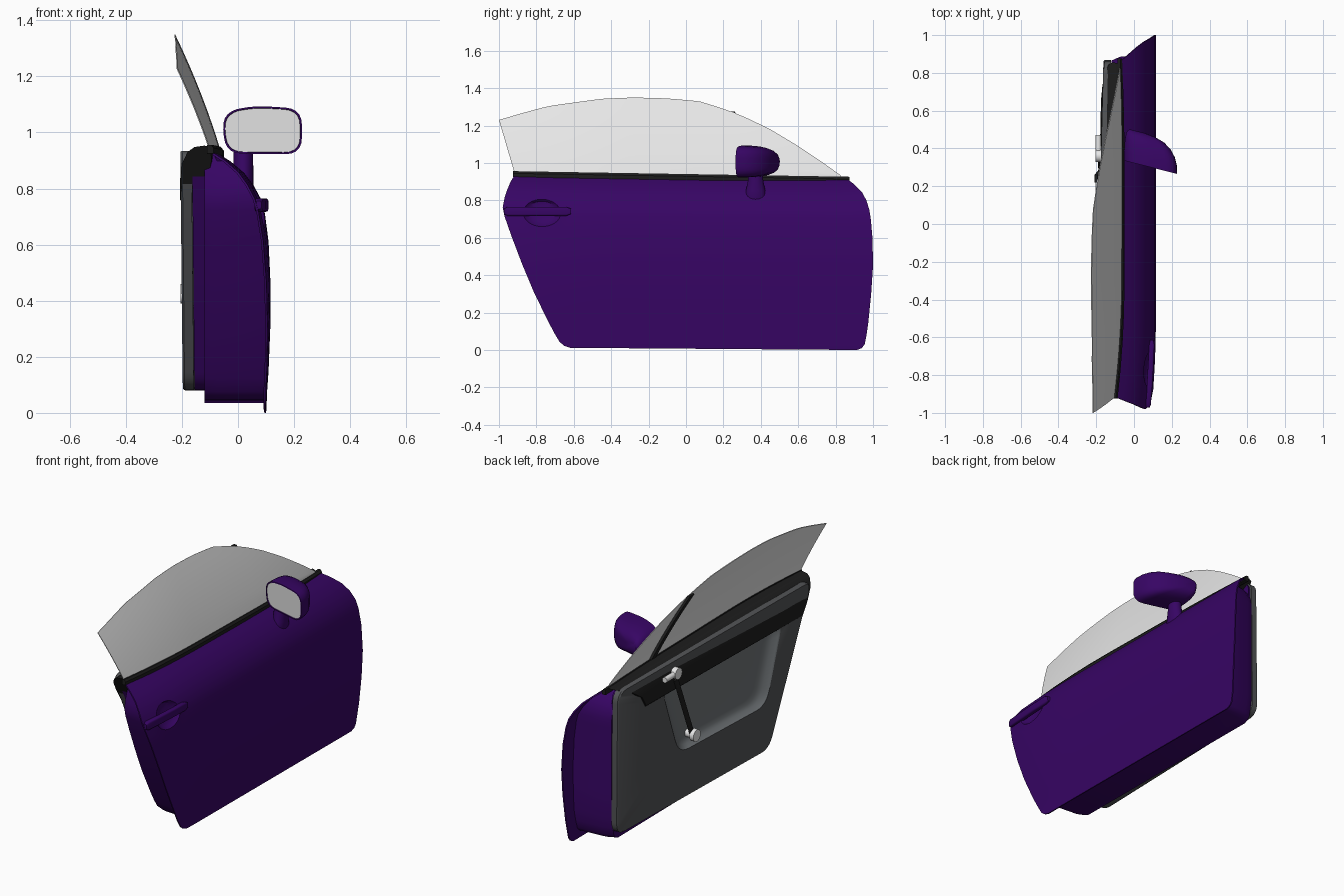
import bpy, bmesh, math
from mathutils import Vector

if "Cube" in bpy.data.objects:
    bpy.data.objects.remove(bpy.data.objects["Cube"])


def mat(name, r, g, b):
    m = bpy.data.materials.new(name)
    m.diffuse_color = (r, g, b, 1)
    m.use_nodes = True
    m.node_tree.nodes["Principled BSDF"].inputs["Base Color"].default_value = m.diffuse_color
    return m


PURPLE = mat("purple paint", .038, .0015, .128)
BLACK = mat("black trim", .012, .012, .012)
GREY = mat("grey lining", .085, .088, .093)
POCKET = mat("pocket grey", .16, .175, .185)
GLASS = mat("window glass", .8, .8, .8)
CHROME = mat("chrome", .85, .85, .85)
MIRROR = mat("mirror glass", .74, .74, .74)


def finish(name, bm, mats, mods=(), angle=35):
    me = bpy.data.meshes.new(name)
    bm.to_mesh(me)
    bm.free()
    ob = bpy.data.objects.new(name, me)
    bpy.context.collection.objects.link(ob)
    for m in mats:
        me.materials.append(m)
    bpy.ops.object.select_all(action='DESELECT')
    ob.select_set(True)
    bpy.context.view_layer.objects.active = ob
    for kind, props in mods:
        mod = ob.modifiers.new(kind, kind)
        for k, v in props.items():
            setattr(mod, k, v)
        bpy.ops.object.modifier_apply(modifier=mod.name)
    bpy.ops.object.shade_smooth_by_angle(angle=math.radians(angle))
    return ob


def loft(name, rings, mats, caps=(True, True), ring_mat=None, angle=35):
    """Closed rings with equal point counts, joined by quads."""
    bm = bmesh.new()
    vs = [[bm.verts.new(p) for p in r] for r in rings]
    n = len(rings[0])
    for i, (a, b) in enumerate(zip(vs, vs[1:])):
        for j in range(n):
            f = bm.faces.new((a[j], a[(j + 1) % n], b[(j + 1) % n], b[j]))
            f.material_index = ring_mat[i] if ring_mat else 0
    if caps[0]:
        bm.faces.new(vs[0][::-1])
    if caps[1]:
        bm.faces.new(vs[-1]).material_index = ring_mat[-1] if ring_mat else 0
    bmesh.ops.recalc_face_normals(bm, faces=bm.faces)
    return finish(name, bm, mats, angle=angle)


def sheet(name, rows, mats, mods=()):
    bm = bmesh.new()
    vs = [[bm.verts.new(p) for p in r] for r in rows]
    for a, b in zip(vs, vs[1:]):
        for j in range(len(a) - 1):
            bm.faces.new((a[j], a[j + 1], b[j + 1], b[j]))
    return finish(name, bm, mats, mods)


def rounded(corners, r, seg=6):
    out, n = [], len(corners)
    for i in range(n):
        p, q, s = (Vector(corners[k % n]) for k in (i - 1, i, i + 1))
        a, b = q + (p - q).normalized() * r, q + (s - q).normalized() * r
        for k in range(seg + 1):
            t = k / seg
            out.append(a * (1 - t) ** 2 + q * 2 * t * (1 - t) + b * t * t)
    return out


def rod(name, p, q, r, m, n=16, flat=1):
    p, q = Vector(p), Vector(q)
    u = (q - p).cross(Vector((1, 0, 0)))
    u = u.normalized() if u.length > 1e-6 else Vector((0, 1, 0))
    v = (q - p).normalized().cross(u) * flat
    ang = [2 * math.pi * k / n for k in range(n)]
    loft(name, [[c + (u * math.cos(a) + v * math.sin(a)) * r for a in ang] for c in (p, q)], [m])


def interp(tab, k, col):
    for a, b in zip(tab, tab[1:]):
        if k <= b[0]:
            break
    return a[col] + (b[col] - a[col]) * (k - a[0]) / (b[0] - a[0])


# Outer skin: height, outward position, rear edge, front edge
ROWS = [(0, .1, -.62, .915), (.01, .101, -.65, .94), (.03, .102, -.675, .955),
        (.08, .104, -.705, .965), (.15, .109, -.742, .975), (.3, .115, -.815, .99),
        (.45, .116, -.878, 1), (.6, .109, -.935, .997), (.7, .096, -.97, .988),
        (.75, .083, -.98, .98), (.8, .056, -.97, .965), (.845, .022, -.955, .94),
        (.885, -.025, -.938, .9), (.915, -.072, -.92, .86)]


def skin(z, y, off=0):
    x = interp(ROWS, z, 1) - .025 * max(0, (-y - .5) / .5) ** 2
    return (x + off, y, z + .0075 * (.92 - y))


# Ellipse used for the recess behind the outer handle
HY, HZ = -.77, .72
def ellipse(s, off):
    return [skin(HZ + .073 * s * math.sin(a), HY + .1 * s * math.cos(a), off)
            for a in (2 * math.pi * k / 32 for k in range(32))]

cutter = loft("recess_cutter", [[(x, p[1], p[2]) for p in ellipse(1, 0)] for x in (0, .2)], [PURPLE])
cutter.hide_render = True
sheet("outer_skin", [[skin(z, r + (f - r) * k / 16) for k in range(17)] for z, _, r, f in ROWS], [PURPLE],
      [('SOLIDIFY', dict(thickness=.008, offset=-1)),
       ('BOOLEAN', dict(object=cutter, operation='DIFFERENCE', solver='EXACT'))])
bpy.data.objects.remove(cutter)
loft("handle_recess", [ellipse(1, 0), ellipse(.85, -.018), ellipse(.6, -.03), ellipse(.3, -.036)],
     [PURPLE], (False, True))

# Outer pull handle, following the skin
loft("outer_handle", [[(skin(.73, y)[0] + .01 + dx * s, y, .741 + dz * s)
                       for dx, dz in rounded([(-.018, -.024), (.012, -.024), (.012, .024), (-.018, .024)], .01, 3)]
                      for y, s in ((-.972, .6), (-.955, 1), (-.86, 1), (-.74, 1), (-.64, 1), (-.615, .6))], [PURPLE])

# Door body behind the skin
def body_ring(x=None, inset=0):
    side = [(min(f - .075, .9) - inset, z) for z, _, r, f in ROWS]
    side += [(r + .055 + inset, z) for z, _, r, f in ROWS[::-1]]
    pts = [skin(.035 + z * .96, y, -.006) for y, z in side]
    return pts if x is None else [(min(x, p[0]), p[1], p[2]) for p in pts]

loft("door_body", [body_ring(), body_ring(-.075, .015), body_ring(-.12, .035)], [PURPLE], (False, True))


# The inner side leans inwards towards the front
def lean(y):
    return max(0, min(1, (.85 - y) / 1.65))

def ring(loop, x, s=1):
    c = Vector((-.07, .6))
    pts = [c + (p - c) * s for p in loop]
    return [(x - .043 * lean(p[0]), *p) for p in pts]

frame = rounded([(.855, .08), (.85, .92), (-.89, .935), (-.5, .08)], .07)
loft("inner_frame", [[(-.11, *p) for p in frame], ring(frame, -.12)], [PURPLE], (False, True))

# Inner lining with a sunken pocket
panel = rounded([(.87, .08), (.86, .92), (-.885, .935), (-.5, .08)], .07)
hole = rounded([(.32, .36), (.47, .8), (-.62, .8), (-.47, .35)], .09)
loft("inner_panel", [ring(panel, -.122, .985), ring(panel, -.122), ring(panel, -.155), ring(panel, -.162, .99),
                     ring(hole, -.162), ring(hole, -.157, .985), ring(hole, -.138, .93),
                     ring(hole, -.125, .85), ring(hole, -.122, .7)],
     [GREY, POCKET], (False, True), [0, 0, 0, 0, 1, 1, 1, 1])


# Window: base line, leaning curve and top outline
def glass(y, z):
    x = -.062 - .04 * max(0, (-.3 - y) / .65) ** 2 - .012 * max(0, (y - .3) / .55) ** 2
    h = max(0, z - .935)
    return Vector((x - .3 * h - .22 * h * h, y, z))

TOP = [(-1, 1.23), (-.88, 1.265), (-.74, 1.303), (-.6, 1.323), (-.45, 1.343), (-.28, 1.35), (-.1, 1.345),
       (.07, 1.33), (.2, 1.29), (.32, 1.243), (.45, 1.18), (.6, 1.09), (.72, 1.01), (.825, .935)]
rows = []
for i in range(9):
    t, row = i / 8, []
    for j in range(40):
        u = j / 39
        yt = -1 + 1.825 * u
        yb, zb = -.915 + 1.74 * u, .94 - .015 * u
        row.append(glass(yb + (yt - yb) * t, zb + (interp(TOP, yt, 1) - zb) * t))
    rows.append(row)
sheet("window_glass", rows, [GLASS], [('SOLIDIFY', dict(thickness=.004, offset=-1))])

# Vent divider on the inside of the window
loft("window_divider", [[glass(.42 - .18 * t + dy, .935 + .34 * t) + Vector((dx, 0, 0))
                         for dy, dx in ((-.02, -.003), (.02, -.003), (.02, -.02), (-.02, -.02))]
                        for t in (0, .25, .5, .75, 1)], [BLACK])

# Black upper trim, with shaped ends; its last two points follow the window
PROF = [(-.12, .75), (-.195, .75), (-.207, .76), (-.207, .83), (-.199, .89), (-.18, .93),
        (-.155, .948), (-.12, .953), (None, .948), (None, .9)]
def trim_ring(t):
    out = []
    for x, z in PROF:
        k = (z - .75) / .2
        rear, front = -.79 - .125 * k, .62 + .23 * k * k
        y = rear + (front - rear) * t
        x = glass(y, .9).x if x is None else -.085 + (x + .085) * (.7 + .3 * lean(y))
        out.append((x, y, z - .025 * k * t))
    return out

loft("upper_trim", [trim_ring(k / 10) for k in range(11)], [BLACK])

# Weather strip along the window base
strip = []
for k in range(13):
    y = -.925 + 1.8 * k / 12
    x, z = glass(y, .93).x, .956 - .03 * k / 12
    strip.append([(x + dx, y, z + dz) for dx, dz in ((-.012, 0), (.003, 0), (.012, -.012), (.012, -.032), (-.012, -.032))])
loft("weather_strip", strip, [BLACK])

# Door mirror
head = rounded([(-.045, .925), (-.058, 1.07), (.05, 1.096), (.228, 1.085), (.228, .922)], .06, 5)
def head_ring(d, s, shift=.1):
    out = []
    for x, z in head:
        px = .088 + (x - .088) * s - (1 - s) * shift
        out.append((px, .335 - .25 * (px + .05) + d, 1.005 + (z - 1.005) * (s if d > .01 else s - (1 - s) * .6)))
    return out

loft("mirror_housing", [head_ring(.006, .95, 0), head_ring(0, .96, 0)] +
     [head_ring(d, s) for d, s in ((0, 1), (.045, .995), (.085, .95), (.12, .86), (.148, .72), (.165, .52), (.173, .28))],
     [PURPLE], (False, True))
face = head_ring(.003, .95, 0)
loft("mirror_glass", [face, [(x, y + .005, z) for x, y, z in face]], [MIRROR])
loft("mirror_stem", [[(.019 + rx * math.cos(a), .372 + ry * math.sin(a), z)
                      for a in (2 * math.pi * k / 20 for k in range(20))]
                     for z, rx, ry in ((.785, .03, .055), (.8, .036, .06), (.85, .036, .052), (.9, .035, .042), (.95, .035, .037))],
     [PURPLE])

# Inner crank arm, its knob and the release lever
rod("crank_arm", (-.185, .36, .82), (-.175, .19, .42), .02, BLACK, 8, .4)
rod("crank_peg", (-.12, .19, .425), (-.19, .19, .425), .022, CHROME)
rod("crank_knob", (-.18, .19, .425), (-.205, .19, .425), .035, CHROME)
rod("release_lever", (-.189, .47, .855), (-.189, .34, .855), .016, CHROME)
rod("release_boss", (-.165, .36, .855), (-.205, .36, .855), .033, CHROME)
